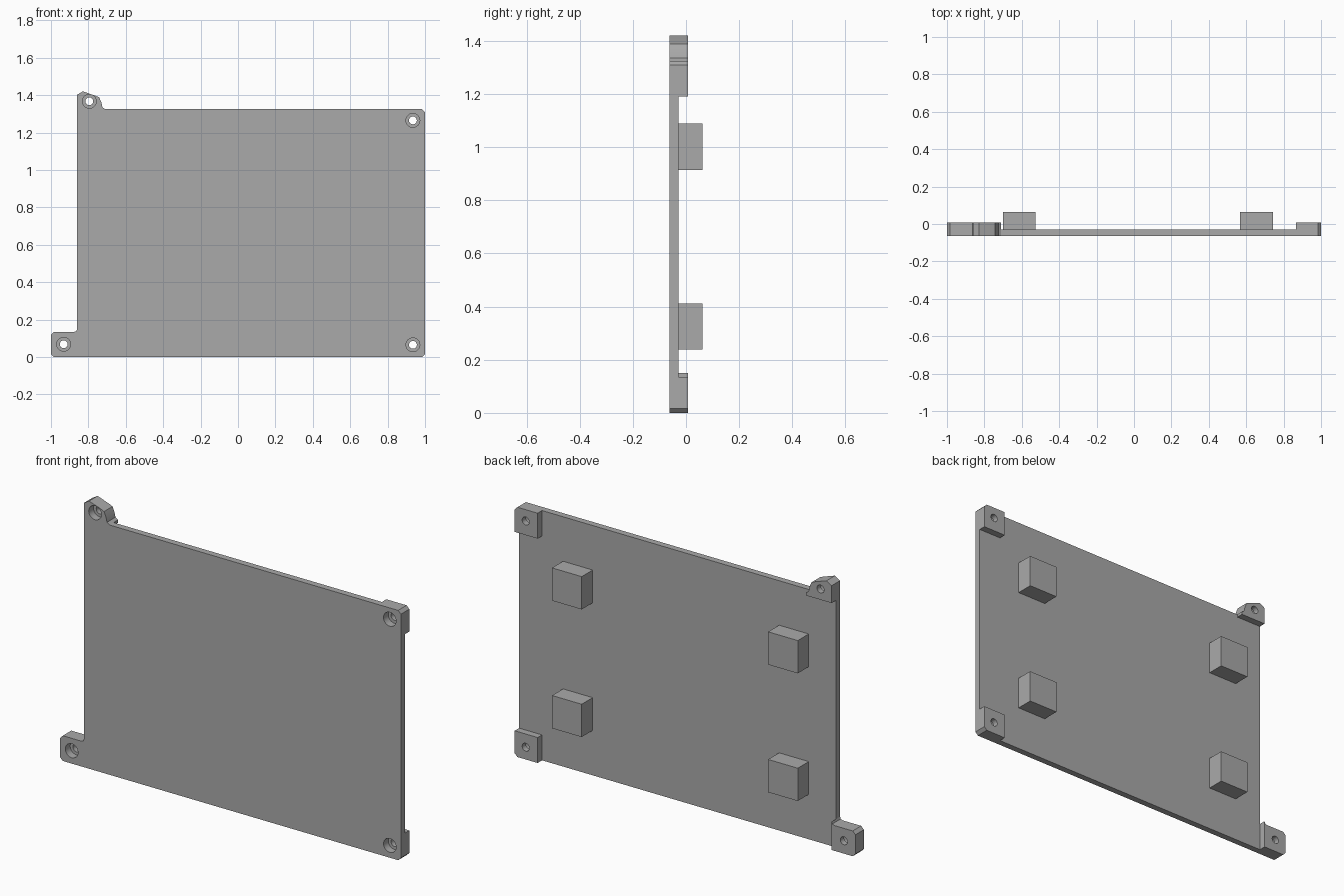
import bpy
import bmesh
import math
from mathutils import Matrix, Vector

cube = bpy.data.objects.get("Cube")
if cube:
    bpy.data.objects.remove(cube, do_unlink=True)

grey = bpy.data.materials.new("plain grey")
grey.use_nodes = True
colour = (0.4, 0.4, 0.4, 1)
grey.diffuse_color = colour
grey.node_tree.nodes["Principled BSDF"].inputs["Base Color"].default_value = colour

FRONT, PLATE_BACK, MOUNT_BACK, PAD_BACK = -0.063, -0.029, 0.008, 0.063


def finish(name, bm):
    bmesh.ops.recalc_face_normals(bm, faces=bm.faces)
    mesh = bpy.data.meshes.new(name)
    bm.to_mesh(mesh)
    bm.free()
    mesh.materials.append(grey)
    obj = bpy.data.objects.new(name, mesh)
    bpy.context.collection.objects.link(obj)
    return obj


def slab(name, outline, y0, y1):
    """Extrude an x-z outline from y0 to y1."""
    bm = bmesh.new()
    face = bm.faces.new([bm.verts.new((x, y0, z)) for x, z in outline])
    moved = bmesh.ops.extrude_face_region(bm, geom=[face])["geom"]
    bmesh.ops.translate(bm, vec=(0, y1 - y0, 0),
                        verts=[v for v in moved if isinstance(v, bmesh.types.BMVert)])
    return finish(name, bm)


def box(x0, x1, z0, z1):
    return [(x0, z0), (x1, z0), (x1, z1), (x0, z1)]


def rod(name, x, z, radius, y0, y1):
    bm = bmesh.new()
    place = Matrix.Translation((x, (y0 + y1) / 2, z)) @ Matrix.Rotation(math.pi / 2, 4, 'X')
    bmesh.ops.create_cone(bm, cap_ends=True, segments=32, radius1=radius,
                          radius2=radius, depth=y1 - y0, matrix=place)
    return finish(name, bm)


def combine(target, tool, operation):
    bpy.context.view_layer.objects.active = target
    mod = target.modifiers.new("combine", 'BOOLEAN')
    mod.operation, mod.solver, mod.object = operation, 'EXACT', tool
    bpy.ops.object.modifier_apply(modifier=mod.name)
    bpy.data.objects.remove(tool, do_unlink=True)


# Outlines of the offset lugs on the left edge
EDGE, TOP, C = -0.86, 1.325, 0.016
upper_lug = [(-0.71, TOP), (-0.725, 1.335), (-0.73, 1.36), (-0.742, 1.388),
             (-0.765, 1.398), (-0.83, 1.42), (EDGE, 1.402)]
lower_lug = [(EDGE, 0.15), (-0.864, 0.139), (-0.876, 0.134), (-1 + C, 0.134),
             (-1, 0.134 - C), (-1, C), (-1 + C, 0)]

# Main plate with chamfered corners
plate = slab("mounting_plate",
             [(1 - C, 0), (1, C), (1, TOP - C), (1 - C, TOP)] + upper_lug + lower_lug,
             FRONT, PLATE_BACK)

# Thick corner mounts, sunk into the plate and fused with it
mounts = [
    [(0.865, 0), (1 - C, 0), (1, C), (1, 0.135), (0.865, 0.135)],
    [(0.865, 1.19), (1, 1.19), (1, TOP - C), (1 - C, TOP), (0.865, TOP)],
    upper_lug + [(EDGE, 1.31), (-0.71, 1.31)],
    lower_lug + [(EDGE, 0)],
]
for outline in mounts:
    combine(plate, slab("mount", outline, FRONT, MOUNT_BACK), 'UNION')

# Counterbored screw holes
for x, z in [(0.935, 0.065), (0.935, 1.265), (-0.795, 1.367), (-0.932, 0.068)]:
    combine(plate, rod("bore", x, z, 0.021, FRONT - 0.1, MOUNT_BACK + 0.1), 'DIFFERENCE')
    combine(plate, rod("recess", x, z, 0.037, FRONT - 0.1, FRONT + 0.04), 'DIFFERENCE')

# Merge flat neighbouring faces
bm = bmesh.new()
bm.from_mesh(plate.data)
bmesh.ops.remove_doubles(bm, verts=bm.verts, dist=0.0001)
bmesh.ops.dissolve_limit(bm, angle_limit=0.01, verts=bm.verts, edges=bm.edges)
bm.to_mesh(plate.data)
bm.free()

# Smooth the hole walls, keep other edges sharp
bpy.ops.object.select_all(action='DESELECT')
plate.select_set(True)
bpy.context.view_layer.objects.active = plate
bpy.ops.object.shade_smooth_by_angle(angle=math.radians(15))

# Spacer pads on the back
for side, x in (("right", -0.7), ("left", 0.568)):
    for level, z in (("lower", 0.238), ("upper", 0.915)):
        slab(f"{level}_{side}_pad", box(x, x + 0.174, z, z + 0.174), PLATE_BACK, PAD_BACK)
